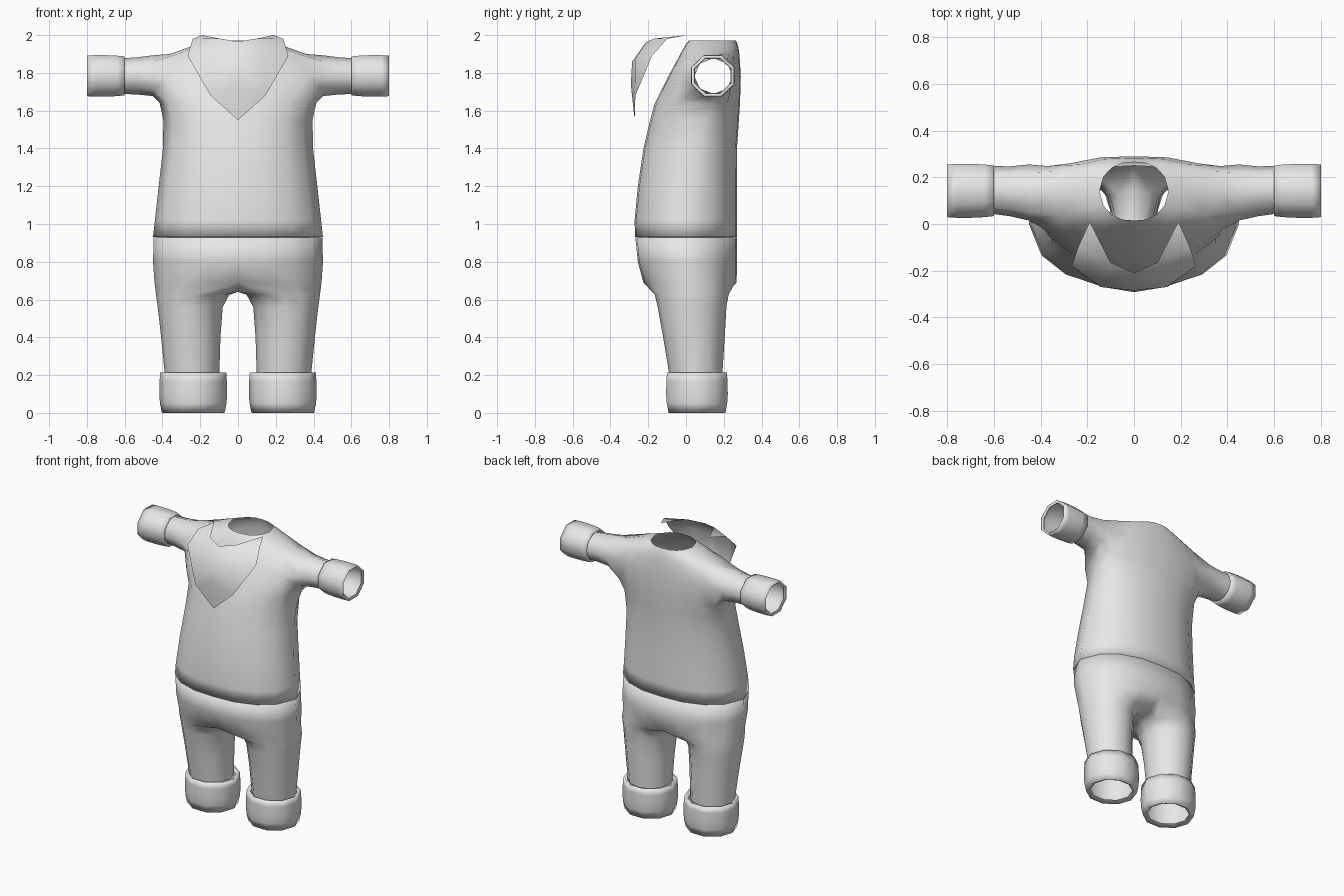
import bpy, bmesh, math

if "Cube" in bpy.data.objects:
    bpy.data.objects.remove(bpy.data.objects["Cube"])

cloth = bpy.data.materials.new("grey_cloth")
cloth.diffuse_color = (0.8, 0.8, 0.8, 1)
cloth.use_nodes = True
cloth.node_tree.nodes["Principled BSDF"].inputs["Base Color"].default_value = cloth.diffuse_color

# Half outline of a body section: front centre -> outer side -> back centre
XF = [0, .34, .65, .88, 1, .88, .65, .34, 0]
YF = [-1, -.97, -.8, -.5, 0, .5, .8, .97, 1]


def body_row(bm, z, w, front, back, side, k=.5):
    """Half ring of nine points; k sets how boxy the side is."""
    row = []
    for i in range(9):
        f = YF[i] if i not in (3, 5) else math.copysign(k, YF[i])
        y = side + f * ((back - side) if f > 0 else (side - front))
        row.append(bm.verts.new((w * XF[i], y, z)))
    return row


def strip(bm, a, b, closed=False):
    """Quads between two rows of equal length."""
    n = len(a)
    for i in range(n if closed else n - 1):
        j = (i + 1) % n
        bm.faces.new((a[i], a[j], b[j], b[i]))


def loft(bm, rows, closed=False):
    for a, b in zip(rows, rows[1:]):
        strip(bm, a, b, closed)


def finish(name, bm, sharp=180):
    """Mirrored, smooth shaded object."""
    bmesh.ops.recalc_face_normals(bm, faces=bm.faces[:])
    me = bpy.data.meshes.new(name)
    bm.to_mesh(me)
    bm.free()
    ob = bpy.data.objects.new(name, me)
    bpy.context.collection.objects.link(ob)
    me.materials.append(cloth)
    mod = ob.modifiers.new("mirror", 'MIRROR')
    mod.merge_threshold = .001
    bpy.ops.object.select_all(action='DESELECT')
    ob.select_set(True)
    bpy.context.view_layer.objects.active = ob
    bpy.ops.object.shade_smooth_by_angle(angle=math.radians(sharp))


# Shirt: torso rows, with the arm leaving from the side of three of them
bm = bmesh.new()
lower = [body_row(bm, *r) for r in (
    (.93, .425, -.25, .25, 0),
    (.93, .45, -.27, .27, 0),
    (1.02, .44, -.272, .271, 0),
    (1.2, .42, -.255, .27, .02),
    (1.4, .397, -.225, .27, .05),
    (1.55, .395, -.19, .28, .09),
    (1.64, .415, -.165, .286, .12, .6))]
mid = body_row(bm, 1.78, .42, -.095, .29, .14, .72)
top = body_row(bm, 1.9, .36, -.03, .283, .14, .6)
collar = [body_row(bm, 1.945, .235, -.005, .275, .14),
          body_row(bm, 1.972, .148, .015, .265, .14)]
loft(bm, lower)
loft(bm, [top] + collar)
for a, b in ((lower[-1], mid), (mid, top)):
    strip(bm, a[:4], b[:4])
    strip(bm, a[5:], b[5:])
bm.verts.remove(mid[4])
low = lower[-1]
arm = [[low[4], low[5], mid[5], top[5], top[4], top[3], mid[3], low[3]]]
for x, y, z, ry, rz in ((.45, .135, 1.785, .12, .108),
                        (.53, .14, 1.784, .107, .099),
                        (.61, .146, 1.783, .102, .094)):
    arm.append([bm.verts.new((x, y + ry * math.sin(i * math.pi / 4),
                              z - rz * math.cos(i * math.pi / 4)))
                for i in range(8)])
loft(bm, arm, True)
finish("shirt", bm)

# Trousers: hip rows, then a twelve sided leg closed by three crotch points
bm = bmesh.new()
hips = [body_row(bm, *r) for r in (
    (.93, .425, -.25, .25, 0),
    (.928, .446, -.268, .27, 0),
    (.8, .45, -.255, .27, .01),
    (.69, .442, -.225, .268, .02))]
loft(bm, hips)
crotch = [bm.verts.new((0, y, .64)) for y in (.15, .03, -.09)]
leg = [hips[-1] + crotch]
for z, cx, cy, rx, ry in ((.625, .24, .03, .194, .195),
                          (.56, .253, .032, .172, .182),
                          (.4, .25, .042, .157, .163),
                          (.2, .243, .052, .144, .14)):
    leg.append([bm.verts.new((cx + rx * math.cos(t), cy + ry * math.sin(t), z))
                for t in [math.radians(30 * (i - 4)) for i in range(12)]])
loft(bm, leg, True)
finish("trousers", bm)

# Sleeve cuffs: bulged octagonal bands with turned in lips
bm = bmesh.new()
rows = []
for x, r in ((.6, .102), (.6, .117), (.64, .122), (.7, .125), (.76, .125),
             (.8, .122), (.79, .106)):
    rows.append([bm.verts.new((x, .142 + r * math.cos(t), 1.784 + .95 * r * math.sin(t)))
                 for t in [math.pi / 8 + i * math.pi / 4 for i in range(8)]])
loft(bm, rows, True)
finish("sleeve_cuffs", bm)

# Trouser cuffs
bm = bmesh.new()
rows = []
for z, s in ((.2, .84), (.215, .98), (.17, 1), (.1, 1.01), (.05, .99), (0, .93), (.015, .76)):
    rows.append([bm.verts.new((.237 + .178 * s * math.cos(t), .058 + .17 * s * math.sin(t), z))
                 for t in [i * math.pi / 5 for i in range(10)]])
loft(bm, rows, True)
finish("trouser_cuffs", bm)

# Neckerchief: pointed bib standing off the chest
bm = bmesh.new()
c0, c1, c2, c3, m0, m1, m2, tip, s0, s1 = [bm.verts.new(p) for p in (
    (0, -.21, 1.965), (0, -.285, 1.86), (0, -.292, 1.74), (0, -.272, 1.55),
    (.1, -.165, 1.982), (.14, -.27, 1.87), (.145, -.268, 1.68),
    (.19, .01, 2.0), (.24, -.1, 1.98), (.267, -.18, 1.89))]
for f in ((c0, m0, m1, c1), (c1, m1, m2, c2), (c2, m2, c3),
          (m0, tip, s0), (m0, s0, s1, m1), (m1, s1, m2)):
    bm.faces.new(f)
finish("neckerchief", bm)
